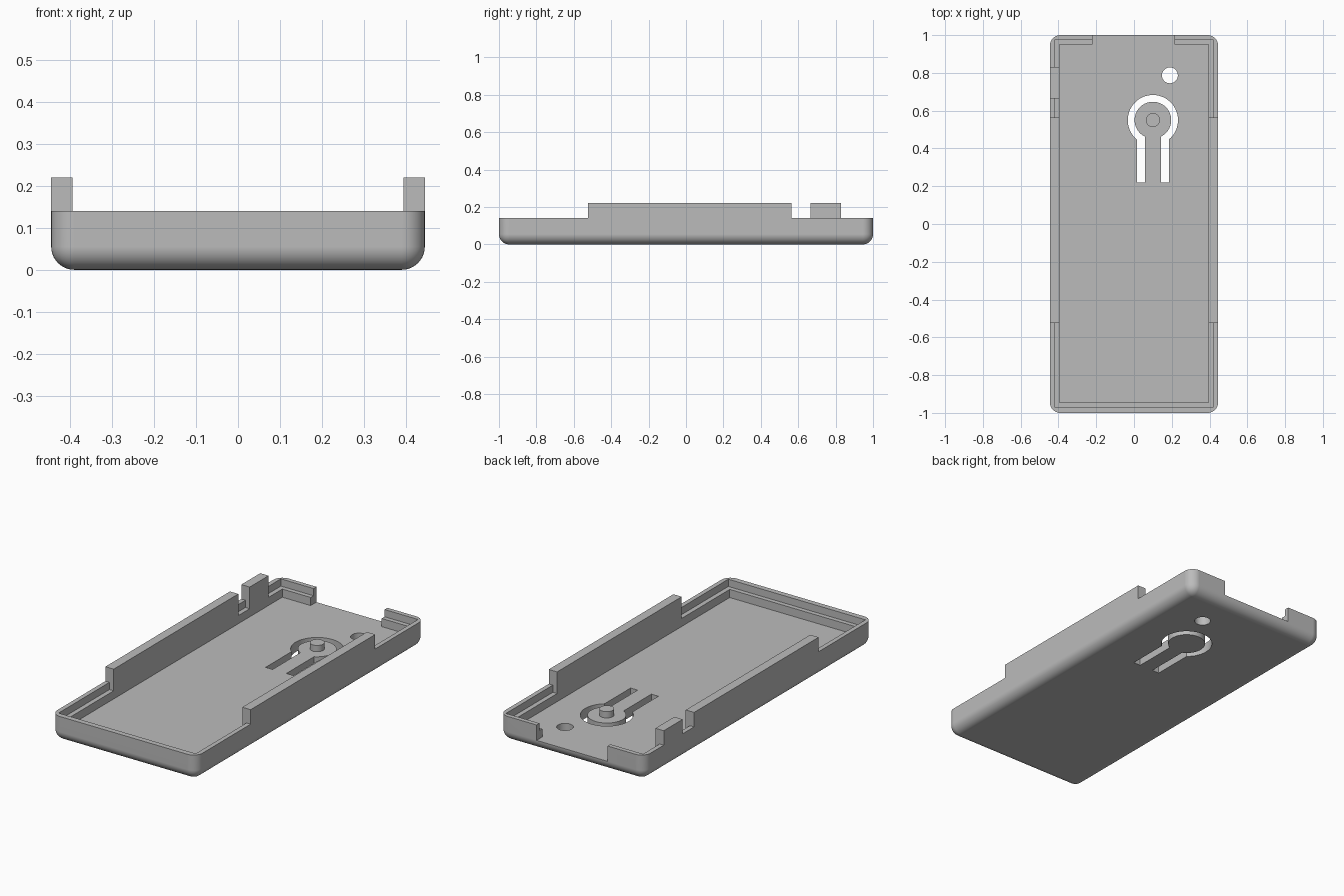
import bpy, bmesh, math
from mathutils import Vector

cube = bpy.data.objects.get("Cube")
if cube:
    bpy.data.objects.remove(cube, do_unlink=True)

# Main sizes
HALF_W, LENGTH, TALL = 0.445, 1.0, 0.22
RIM, STEP, FLOOR = 0.14, 0.10, 0.055
ROUND = 0.055
WALL_FRONT, WALL_BACK = -0.525, 0.565
TAB_FRONT, TAB_BACK = 0.665, 0.83
KEY = Vector((0.1, 0.55))

grey = bpy.data.materials.new("matte grey")
grey.use_nodes = True
grey.diffuse_color = (0.5, 0.5, 0.5, 1)
grey.node_tree.nodes["Principled BSDF"].inputs["Base Color"].default_value = (0.5, 0.5, 0.5, 1)


def make_object(name, bm):
    bmesh.ops.recalc_face_normals(bm, faces=bm.faces)
    mesh = bpy.data.meshes.new(name)
    bm.to_mesh(mesh)
    bm.free()
    mesh.materials.append(grey)
    obj = bpy.data.objects.new(name, mesh)
    bpy.context.collection.objects.link(obj)
    return obj


def box_mesh(x, y, z):
    bm = bmesh.new()
    bmesh.ops.create_cube(bm, size=1)
    for v in bm.verts:
        v.co = [r[0] if c < 0 else r[1] for r, c in zip((x, y, z), v.co)]
    return bm


def prism(name, outline, bottom, top):
    bm = bmesh.new()
    face = bm.faces.new([bm.verts.new((p[0], p[1], bottom)) for p in outline])
    side = bmesh.ops.extrude_face_region(bm, geom=[face])["geom"]
    for v in side:
        if isinstance(v, bmesh.types.BMVert):
            v.co.z = top
    return make_object(name, bm)


def arc(center, radius, start, end, steps):
    angles = [start + (end - start) * i / steps for i in range(steps + 1)]
    return [center + radius * Vector((math.cos(a), math.sin(a))) for a in angles]


def circle(center, radius, steps=48):
    return arc(center, radius, 0, math.tau, steps)[:-1]


def apply_boolean(target, tool, operation="DIFFERENCE"):
    mod = target.modifiers.new("cut", "BOOLEAN")
    mod.operation, mod.solver, mod.object = operation, "EXACT", tool
    bpy.context.view_layer.objects.active = target
    bpy.ops.object.modifier_apply(modifier=mod.name)
    bpy.data.objects.remove(tool, do_unlink=True)


# Outer body, rounded along the base and the upright corners
bm = box_mesh((-HALF_W, HALF_W), (-LENGTH, LENGTH), (0, TALL))
edges = [e for e in bm.edges if min(v.co.z for v in e.verts) < TALL / 2]
bmesh.ops.bevel(bm, geom=edges, offset=ROUND, segments=10, profile=0.5, affect="EDGES")
case = make_object("phone_case_shell", bm)


def cut_box(x, y, z):
    apply_boolean(case, make_object("cutter", box_mesh(x, y, (z, 1))))


# Inner tray
cut_box((-0.394, 0.394), (-0.945, 0.95), FLOOR)

# Lower the rim and recess its inner lip, leaving the raised side walls and tab
cut_box((-1, 1), (-2, WALL_FRONT), RIM)
cut_box((-0.42, 0.42), (-0.97, WALL_FRONT), STEP)
cut_box((0, 1), (WALL_BACK, 2), RIM)
cut_box((0, 0.42), (WALL_BACK, 0.975), STEP)
cut_box((-1, 0.1), (WALL_BACK, TAB_FRONT), RIM)
cut_box((-0.42, 0.1), (WALL_BACK, TAB_FRONT), STEP)
cut_box((-1, 0.1), (TAB_BACK, 2), RIM)
cut_box((-0.42, 0.1), (TAB_BACK, 0.975), STEP)

# Opening in the back wall
cut_box((-0.22, 0.215), (0.9, 2), FLOOR)

# Keyhole slot that frees the flexible button, and the round hole beside it
outer_r, inner_r, outer_w, inner_w = 0.133, 0.097, 0.085, 0.042
slot_end = 0.22
a = math.asin(outer_w / outer_r) - math.pi / 2
b = math.asin(inner_w / inner_r) - math.pi / 2
slot = [Vector((KEY.x + outer_w, slot_end))]
slot += arc(KEY, outer_r, a, math.pi - a, 48)
slot += [Vector((KEY.x + s, slot_end)) for s in (-outer_w, -inner_w)]
slot += arc(KEY, inner_r, math.pi - b, b, 48)
slot += [Vector((KEY.x + inner_w, slot_end))]
apply_boolean(case, prism("cutter", slot, -0.1, 0.1))
apply_boolean(case, prism("cutter", circle(Vector((0.19, 0.787)), 0.042), -0.1, 0.1))

# Shading: smooth rounds, crisp edges, flat large faces
bpy.ops.object.select_all(action="DESELECT")
pin = prism("button_pin", circle(KEY, 0.037), FLOOR - 0.01, FLOOR + 0.035)
for obj in (case, pin):
    obj.select_set(True)
    bpy.context.view_layer.objects.active = obj
    bpy.ops.object.shade_smooth_by_angle(angle=math.radians(30))
    obj.select_set(False)
weighted = case.modifiers.new("flat face normals", "WEIGHTED_NORMAL")
weighted.keep_sharp = True
